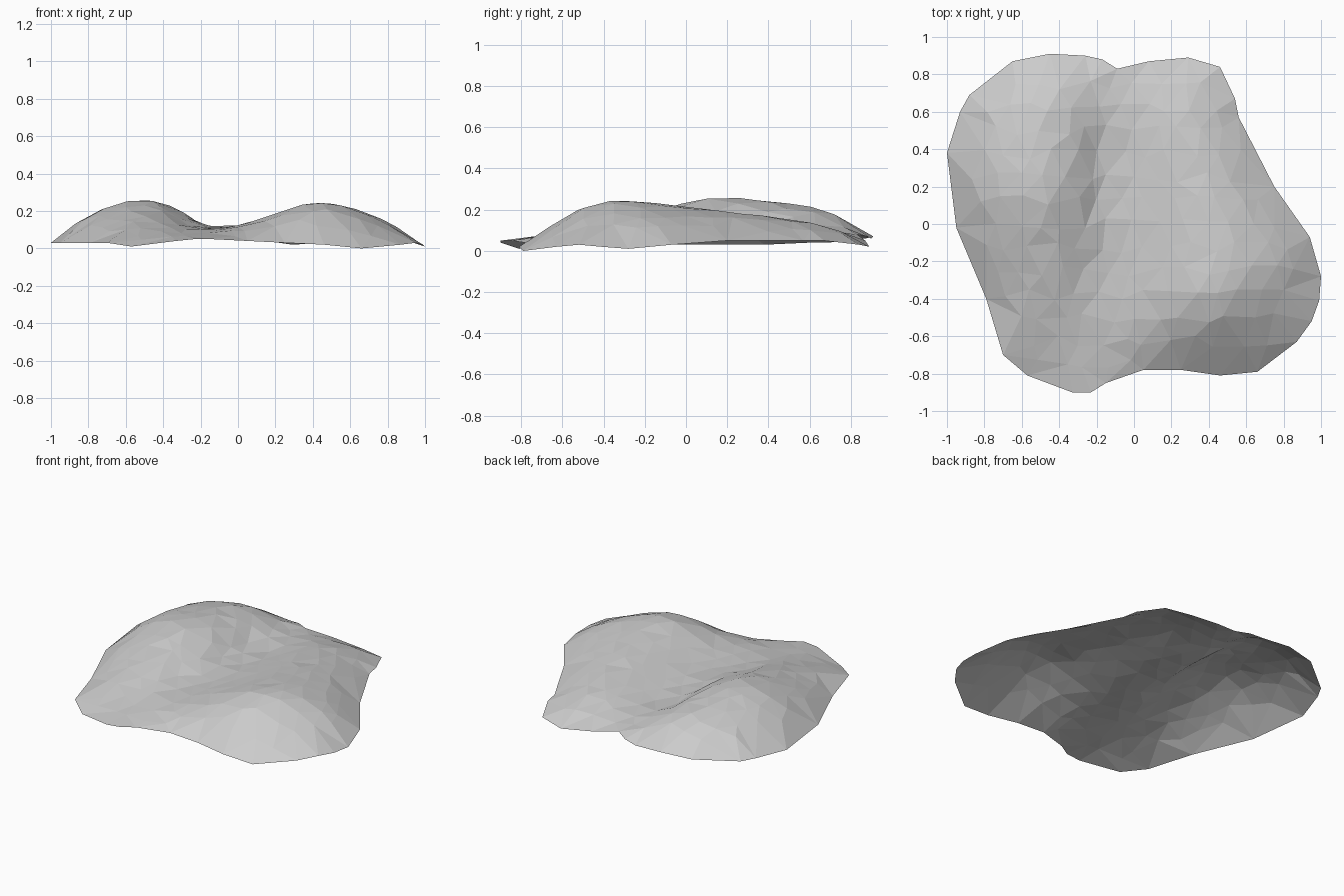
import bpy
import bmesh
import random
from mathutils import Vector
from mathutils.geometry import delaunay_2d_cdt

default_cube = bpy.data.objects.get("Cube")
if default_cube:
    bpy.data.objects.remove(default_cube, do_unlink=True)

random.seed(4)
UNIT = 0.01       # profile numbers are hundredths
SPACING = 0.125   # typical facet size
MARGIN = 0.07     # free band between the rim and the scattered points

# Rim of the sheet, counter-clockwise, as x, y, z
RIM = [(-100, 38, 3), (-95, -2, 3), (-79, -40, 3), (-70, -70, 3), (-57, -81, 1),
       (-33, -90, 4), (-23, -90, 5), (-15, -85, 5), (5, -78, 4), (25, -78, 3),
       (46, -81, 2), (66, -79, 0), (87, -63, 2), (95, -52, 3), (99, -41, 2),
       (100, -28, 1), (94, -7, 3), (75, 20, 5), (56, 57, 5), (54, 67, 5),
       (46, 84, 3), (29, 89, 2), (8, 87, 5), (-9, 83, 8), (-17, 88, 7),
       (-26, 90, 6), (-45, 91, 7), (-65, 87, 6), (-88, 69, 4), (-93, 60, 4)]

# Cross-sections through both humps and the valley: y -> (x, z) pairs
SECTIONS = {
    70: [(-80, 11), (-60, 17), (-42, 19), (-27, 15), (-14, 10), (5, 10), (25, 12), (42, 9)],
    40: [(-85, 14), (-65, 22), (-47, 24), (-33, 21), (-18, 11), (0, 11), (20, 16), (40, 16)],
    14: [(-82, 16), (-64, 24), (-47, 26), (-33, 22), (-19, 12), (0, 12), (20, 17), (40, 20),
         (58, 16)],
    -20: [(-82, 9), (-60, 17), (-42, 19), (-25, 12), (0, 12), (20, 18), (36, 23), (54, 23),
          (74, 17), (89, 9)],
    -44: [(-65, 10), (-42, 13), (-20, 10), (0, 12), (20, 18), (36, 23), (53, 22), (75, 13)],
    -65: [(-50, 7), (-25, 8), (0, 9), (30, 12), (50, 12), (70, 7)],
}


def solve(matrix, values):
    """Gaussian elimination with row pivoting."""
    rows = [list(row) + [value] for row, value in zip(matrix, values)]
    size = len(rows)
    for col in range(size):
        pivot = max(range(col, size), key=lambda r: abs(rows[r][col]))
        rows[col], rows[pivot] = rows[pivot], rows[col]
        for r in range(col + 1, size):
            factor = rows[r][col] / rows[col][col]
            if factor:
                rows[r] = [a - factor * b for a, b in zip(rows[r], rows[col])]
    result = [0.0] * size
    for r in reversed(range(size)):
        known = sum(rows[r][c] * result[c] for c in range(r + 1, size))
        result[r] = (rows[r][size] - known) / rows[r][r]
    return result


def kernel(a, b):
    return (a - b).length ** 1.5


def make_height_function(points):
    """Smooth surface that passes through every control point."""
    flat = [p.xy for p in points]
    weights = solve([[kernel(a, b) for b in flat] for a in flat], [p.z for p in points])
    return lambda spot: sum(w * kernel(spot, p) for w, p in zip(weights, flat))


def inside_rim(spot, rim):
    """True when the spot is in the outline and clear of its edge."""
    inside = False
    for a, b in zip(rim, rim[1:] + rim[:1]):
        if (a.y > spot.y) != (b.y > spot.y):
            if spot.x < a.x + (spot.y - a.y) * (b.x - a.x) / (b.y - a.y):
                inside = not inside
        edge = b - a
        along = max(0.0, min(1.0, (spot - a).dot(edge) / edge.length_squared))
        if (spot - a - edge * along).length < MARGIN:
            return False
    return inside


def scatter(rim):
    """Jittered staggered grid that fills the outline."""
    spots = []
    count = int(1 / SPACING) + 1
    for row in range(-count, count + 1):
        for col in range(-count, count + 1):
            stagger = 0.5 * (row % 2)
            jitter = Vector((random.uniform(-1, 1), random.uniform(-1, 1))) * SPACING * 0.25
            spot = Vector((col + stagger, row)) * SPACING + jitter
            if inside_rim(spot, rim):
                spots.append(spot)
    return spots


def make_material(name, colour):
    material = bpy.data.materials.new(name)
    material.use_nodes = True
    material.diffuse_color = colour
    material.node_tree.nodes["Principled BSDF"].inputs["Base Color"].default_value = colour
    return material


# Height surface from the rim and the sections
rim_points = [Vector(p) * UNIT for p in RIM]
controls = rim_points + [Vector((x, y, z)) * UNIT
                         for y, pairs in SECTIONS.items() for x, z in pairs]
height = make_height_function(controls)

# Triangulated thin sheet, open underneath
outline = [p.xy for p in rim_points]
spots = outline + scatter(outline)
verts, _, faces, *_ = delaunay_2d_cdt(spots, [], [list(range(len(outline)))], 1, 0.0001)

bm = bmesh.new()
sheet = [bm.verts.new((v.x, v.y, max(0.0, height(v)))) for v in verts]
for face in faces:
    bm.faces.new([sheet[i] for i in face])
for face in bm.faces:
    face.normal_update()
    if face.normal.z < 0:
        face.normal_flip()

mesh = bpy.data.meshes.new("rock_sheet")
bm.to_mesh(mesh)
bm.free()
mesh.materials.append(make_material("stone grey", (0.6, 0.6, 0.6, 1)))
rock = bpy.data.objects.new("rock_sheet", mesh)
bpy.context.collection.objects.link(rock)
